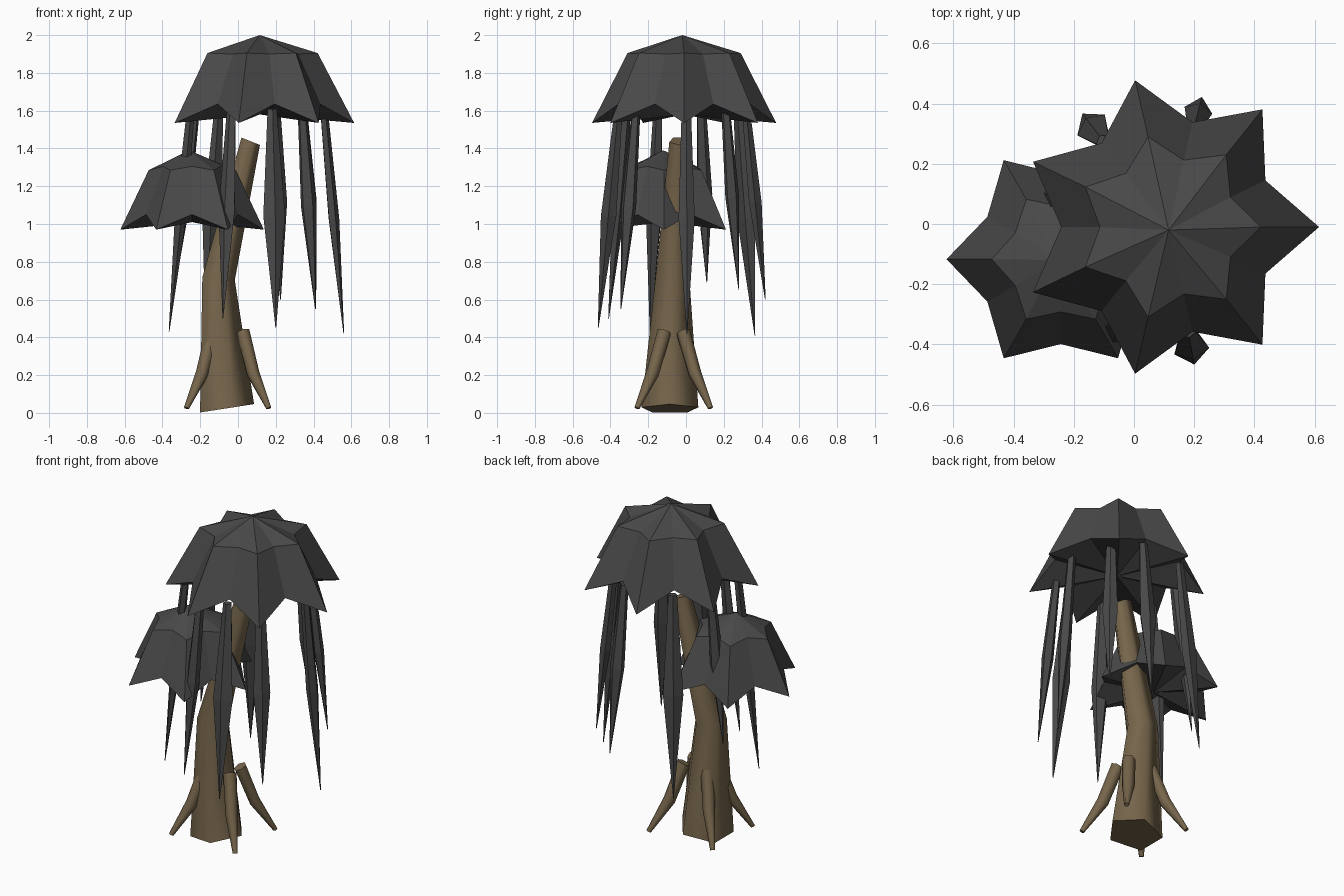
import bpy, bmesh, math
from mathutils import Vector

if "Cube" in bpy.data.objects:
    bpy.data.objects.remove(bpy.data.objects["Cube"])


def material(name, rgb):
    m = bpy.data.materials.new(name)
    m.diffuse_color = (*rgb, 1)
    m.use_nodes = True
    m.node_tree.nodes["Principled BSDF"].inputs["Base Color"].default_value = m.diffuse_color
    return m


BARK = material("brown bark", (0.18, 0.13, 0.07))
LEAF = material("dark grey foliage", (0.066, 0.066, 0.066))


def finish(bm, name, mat):
    bmesh.ops.recalc_face_normals(bm, faces=bm.faces)
    mesh = bpy.data.meshes.new(name)
    bm.to_mesh(mesh)
    bm.free()
    mesh.materials.append(mat)
    ob = bpy.data.objects.new(name, mesh)
    bpy.context.collection.objects.link(ob)
    return ob


def loft(name, rings, mat, smooth):
    """Skin a list of equal-sized rings of points and cap both ends."""
    bm = bmesh.new()
    loops = [[bm.verts.new(p) for p in ring] for ring in rings]
    n = len(loops[0])
    for a, b in zip(loops, loops[1:]):
        for i in range(n):
            j = (i + 1) % n
            bm.faces.new((a[i], a[j], b[j], b[i])).smooth = smooth
    for cap in (loops[0], loops[-1]):
        face = bm.faces.new(cap)
        for e in face.edges:
            e.smooth = False
    return finish(bm, name, mat)


def ring(centre, u, v, ru, rv, n=5, turn=0.0):
    c = Vector(centre)
    return [c + u * ru * math.cos(turn + math.tau * i / n)
            + v * rv * math.sin(turn + math.tau * i / n) for i in range(n)]


def canopy(name, centre, apex, tips, start, upper, lower, base_z):
    """Star umbrella: upper/lower = (tip r, tip z, valley r, valley z)."""
    bm = bmesh.new()
    cx, cy = centre
    n = tips * 2

    def star(rt, zt, rv, zv):
        out = []
        for i in range(n):
            a = start + math.tau * i / n
            r, z = (rt, zt) if i % 2 == 0 else (rv, zv)
            out.append(bm.verts.new((cx + r * math.cos(a), cy + r * math.sin(a), z)))
        return out

    top = bm.verts.new(apex)
    bottom = bm.verts.new((cx, cy, base_z))
    up, low = star(*upper), star(*lower)
    for i in range(n):
        j = (i + 1) % n
        bm.faces.new((top, up[i], up[j]))
        bm.faces.new((up[i], low[i], low[j], up[j]))
        bm.faces.new((low[i], bottom, low[j]))
    return finish(bm, name, LEAF)


# Leaning trunk: centre, radius, slope of the cross-section along x
X, Y, Z = Vector((1, 0, 0)), Vector((0, 1, 0)), Vector((0, 0, 1))
trunk = [((-0.073, -0.085, 0.022), 0.158, 0.155),
         ((-0.112, -0.072, 0.71), 0.095, -0.08),
         ((0.062, -0.037, 1.44), 0.054, -0.4)]
loft("trunk", [ring(c, X + Z * s, Y, r, r) for c, r, s in trunk], BARK, True)

# Four splayed roots: outward x, outward y, height, radius
root_path = [(0.08, 0.05, 0.43, 0.038), (0.135, 0.112, 0.21, 0.035),
             (0.218, 0.195, 0.025, 0.014)]
for sx in (-1, 1):
    for sy in (-1, 1):
        pts = [Vector((-0.055 + sx * x, -0.065 + sy * y, z)) for x, y, z, r in root_path]
        axis = (pts[-1] - pts[0]).normalized()
        u = axis.cross(Z).normalized()
        v = axis.cross(u)
        side = ("left" if sx < 0 else "right") + ("_front" if sy < 0 else "_back")
        loft("root_" + side, [ring(p, u, v, q[3], q[3], 6)
                              for p, q in zip(pts, root_path)], BARK, True)

# Large seven-pointed crown and small six-pointed side crown
canopy("large_canopy", (0.115, -0.01), (0.115, -0.02, 2.0), 7, 0.0,
       (0.307, 1.905, 0.228, 1.9), (0.5, 1.535, 0.357, 1.635), 1.58)
canopy("small_canopy", (-0.243, -0.117), (-0.258, -0.12, 1.39), 6, 0.0,
       (0.23, 1.285, 0.175, 1.305), (0.38, 0.97, 0.282, 1.05), 1.01)

# Nine hanging fronds around the large crown: tip x, y, z and width
fronds = [(0.56, 0.005, 0.42, 0.045), (0.415, 0.28, 0.65, 0.045),
          (0.225, 0.42, 0.6, 0.05), (-0.17, 0.365, 0.41, 0.06),
          (-0.33, 0.11, 0.69, 0.045), (-0.365, -0.19, 0.43, 0.045),
          (-0.08, -0.41, 0.5, 0.05), (0.2, -0.465, 0.45, 0.062),
          (0.41, -0.345, 0.55, 0.05)]
hub = Vector((0.115, -0.01, 0))
for k, (x, y, z, w) in enumerate(fronds):
    out = Vector((x, y, 0)) - hub
    tip = hub + out + Z * z
    top = hub + out * 0.76 + Z * 1.61
    mid = top.lerp(tip, 0.49)
    u = out.normalized()
    v = Z.cross(u)
    loft(f"hanging_frond_{k + 1}", [ring(top, u, v, 0.022, 0.026),
                                    ring(mid, u, v, w * 0.68, w),
                                    ring(tip, u, v, 0.002, 0.002)], LEAF, False)
